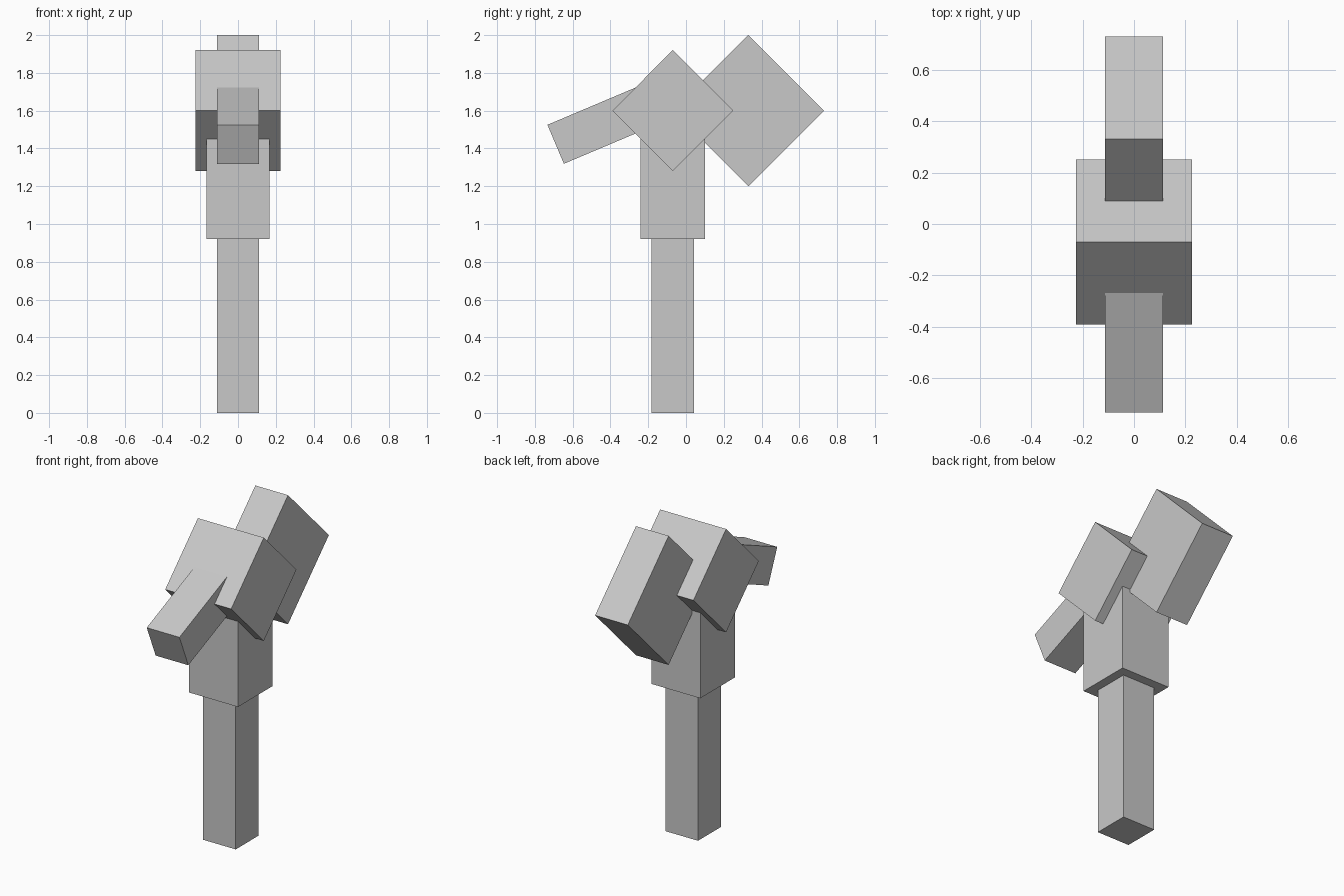
import bpy
import math
from mathutils import Matrix, Vector

cube = bpy.data.objects.get("Cube")
if cube:
    bpy.data.objects.remove(cube, do_unlink=True)

# Single flat colour
grey = bpy.data.materials.new("light grey")
grey.use_nodes = True
colour = (0.58, 0.58, 0.58, 1)
grey.diffuse_color = colour
grey.node_tree.nodes["Principled BSDF"].inputs["Base Color"].default_value = colour


def block(name, size, y, z, tilt=0):
    """Box centred on x = 0, tilted about the x axis by degrees."""
    bpy.ops.mesh.primitive_cube_add(size=1)
    obj = bpy.context.object
    obj.name = name
    obj.data.transform(Matrix.Diagonal((*size, 1)))
    obj.location = (0, y, z)
    obj.rotation_euler.x = math.radians(tilt)
    obj.data.materials.append(grey)
    return obj


AXIS_Y = -0.07   # centre line of the upright parts
HEAD_Z = 1.6
ROOT2 = math.sqrt(2)

# Upright shaft and the thicker collar above it
block("shaft", (0.224, 0.224, 0.94), AXIS_Y, 0.47)
block("collar", (0.336, 0.34, 0.68), AXIS_Y, 1.26)

# Diamond-set head and the larger, narrower block behind it
block("head", (0.452, 0.32 * ROOT2, 0.32 * ROOT2), AXIS_Y, HEAD_Z, 45)
block("rear_block", (0.224, 0.4 * ROOT2, 0.4 * ROOT2), 0.33, HEAD_Z, 45)

# Sloping front arm, placed by the middle of its free end and sunk into the head
slope, length = 22.9, 0.6
along = Vector((0, math.cos(math.radians(slope)), math.sin(math.radians(slope))))
centre = Vector((0, -0.69, 1.422)) + along * length / 2
block("front_arm", (0.224, length, 0.224), centre.y, centre.z, slope)
